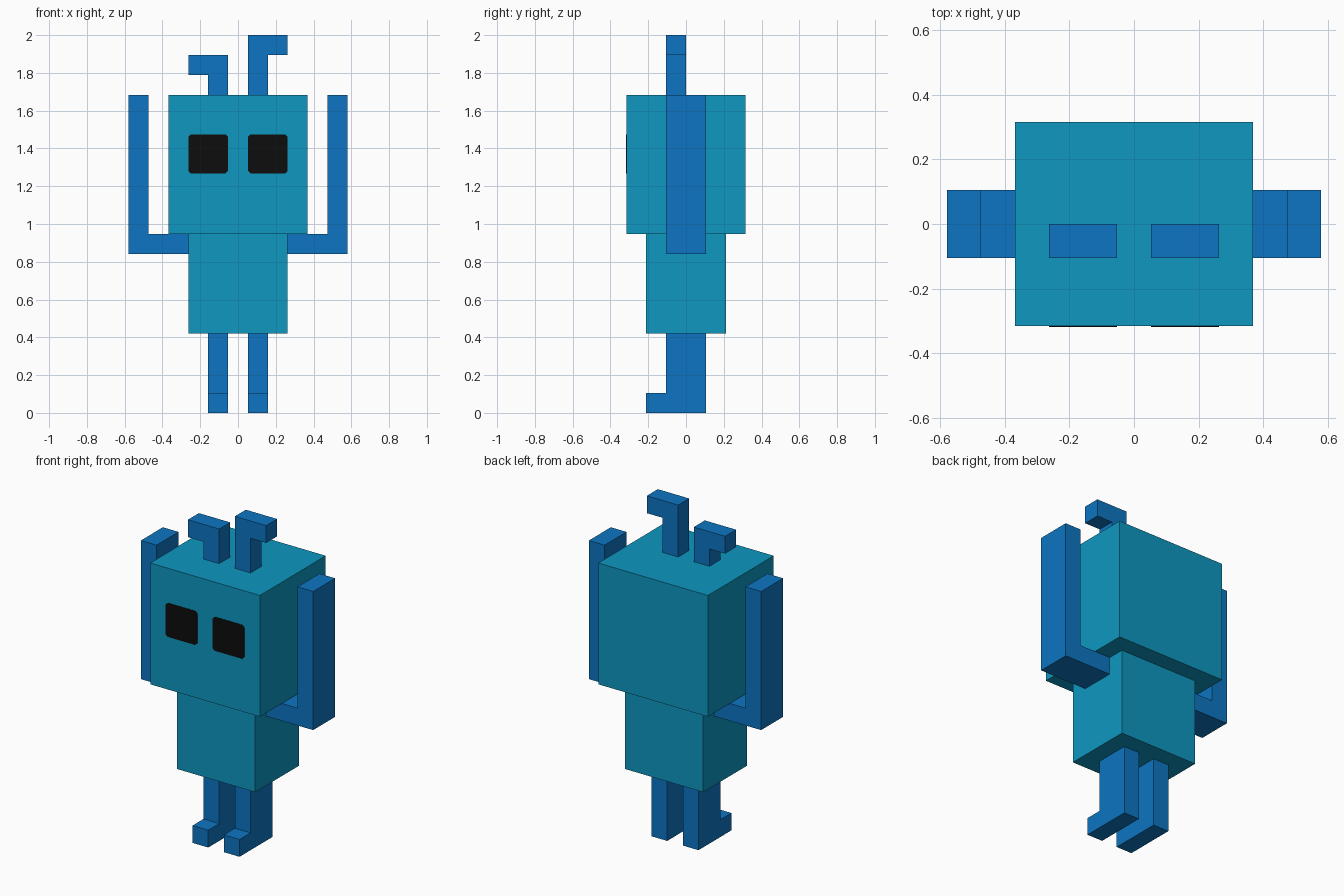
import bpy
import bmesh
from mathutils import Vector

cube = bpy.data.objects.get("Cube")
if cube:
    bpy.data.objects.remove(cube, do_unlink=True)

U = 2 / 19  # one block: the figure is 19 blocks tall


def material(name, rgb):
    mat = bpy.data.materials.new(name)
    mat.use_nodes = True
    mat.diffuse_color = (*rgb, 1)
    mat.node_tree.nodes["Principled BSDF"].inputs["Base Color"].default_value = (*rgb, 1)
    return mat


teal = material("teal", (0.0044, 0.309, 0.527))
blue = material("blue", (0.0040, 0.178, 0.539))
black = material("black", (0.004, 0.004, 0.004))


def extrude_profile(name, profile, axis, start, end, mat):
    """Extrude a (horizontal, z) profile, in blocks, along x or y from start to end."""
    bm = bmesh.new()
    if axis == "y":
        points = [Vector((h, start, z)) for h, z in profile]
        step = Vector((0, end - start, 0))
    else:
        points = [Vector((start, h, z)) for h, z in profile]
        step = Vector((end - start, 0, 0))
    face = bm.faces.new([bm.verts.new(p * U) for p in points])
    result = bmesh.ops.extrude_face_region(bm, geom=[face], use_keep_orig=True)
    moved = [g for g in result["geom"] if isinstance(g, bmesh.types.BMVert)]
    bmesh.ops.translate(bm, verts=moved, vec=step * U)
    bmesh.ops.recalc_face_normals(bm, faces=bm.faces[:])
    mesh = bpy.data.meshes.new(name)
    bm.to_mesh(mesh)
    bm.free()
    mesh.materials.append(mat)
    obj = bpy.data.objects.new(name, mesh)
    bpy.context.collection.objects.link(obj)
    return obj


def rect(h0, h1, z0, z1):
    return [(h0, z0), (h1, z0), (h1, z1), (h0, z1)]


# Head and body
extrude_profile("head", rect(-3.5, 3.5, 9, 16), "y", -3, 3, teal)
extrude_profile("body", rect(-2.5, 2.5, 4, 9), "y", -2, 2, teal)

# Side profiles of the bent limbs
arm = [(2.5, 8), (5.5, 8), (5.5, 16), (4.5, 16), (4.5, 9), (2.5, 9)]
leg = [(-2, 0), (1, 0), (1, 4), (-1, 4), (-1, 1), (-2, 1)]

for side, s, top in (("left", 1, 19), ("right", -1, 18)):
    # Raised arm
    extrude_profile(side + "_arm", [(s * x, z) for x, z in arm], "y", -1, 1, blue)

    # Leg with forward foot
    extrude_profile(side + "_leg", leg, "x", s * 0.5, s * 1.5, blue)

    # Antenna bent outwards, taller on the left
    antenna = [(0.5, 16), (1.5, 16), (1.5, top - 1), (2.5, top - 1), (2.5, top), (0.5, top)]
    extrude_profile(side + "_antenna", [(s * x, z) for x, z in antenna], "y", -1, 0, blue)

    # Eye plate with slightly clipped corners
    c = 0.12
    eye = [(0.5 + c, 12.05), (2.5 - c, 12.05), (2.5, 12.05 + c), (2.5, 14 - c),
           (2.5 - c, 14), (0.5 + c, 14), (0.5, 14 - c), (0.5, 12.05 + c)]
    extrude_profile(side + "_eye", [(s * x, z) for x, z in eye], "y", -3.03, -2.98, black)
